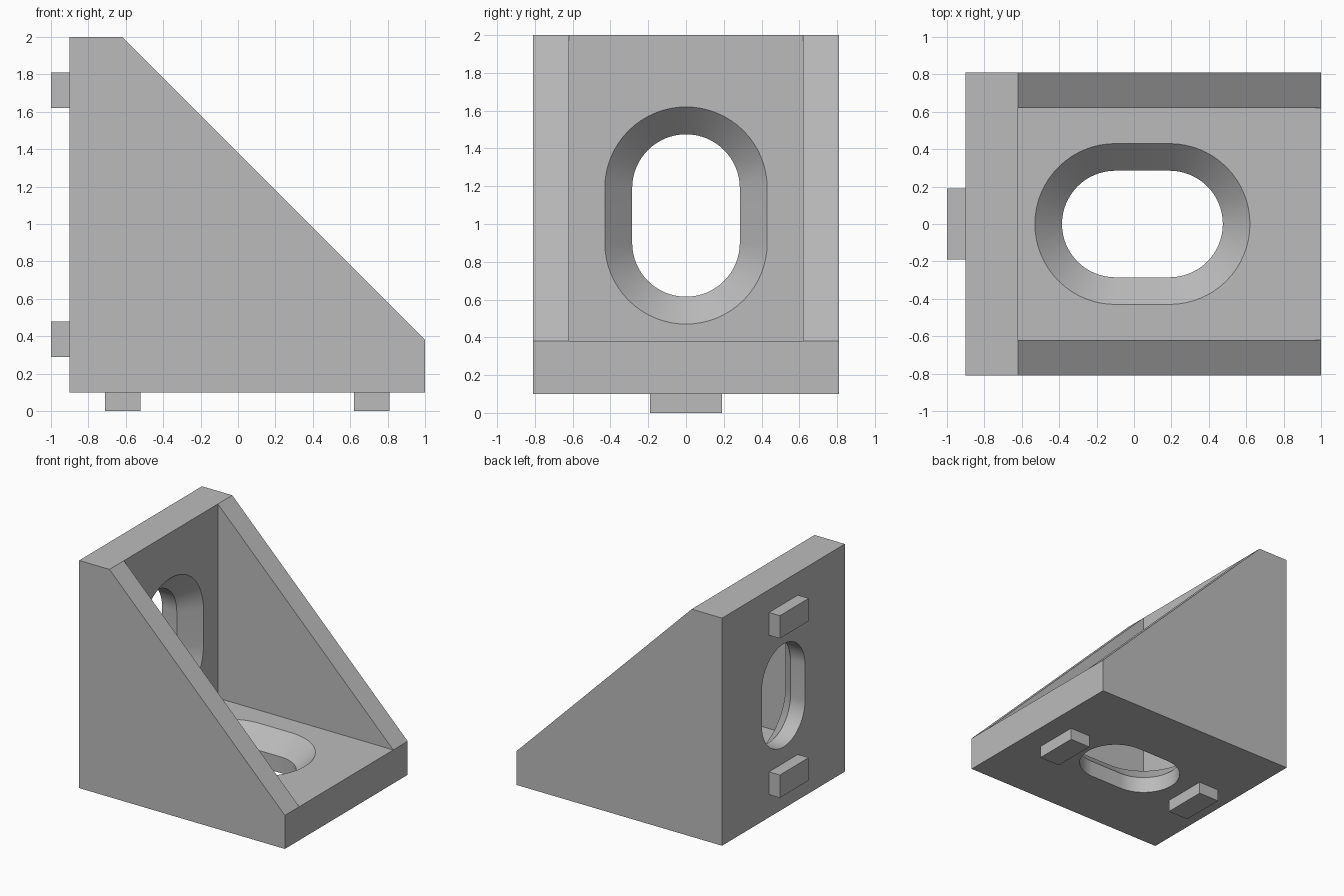
import bpy
import bmesh
import math

if "Cube" in bpy.data.objects:
    bpy.data.objects.remove(bpy.data.objects["Cube"], do_unlink=True)

GREY = (0.5, 0.5, 0.5, 1)
grey = bpy.data.materials.new("light grey")
grey.use_nodes = True
grey.diffuse_color = GREY
grey.node_tree.nodes["Principled BSDF"].inputs["Base Color"].default_value = GREY

LEFT, BOTTOM = -0.9, 0.1      # outer faces of the two plates
LENGTH, THICK = 1.9, 0.28
HALF_W, POCKET_W = 0.81, 0.62


def base_frame(along, across, depth):
    """Along the base plate, depth measured up from its underside."""
    return (LEFT + along, across, BOTTOM + depth)


def back_frame(along, across, depth):
    """Along the upright plate, depth measured in from its outer face."""
    return (LEFT + depth, across, BOTTOM + along)


def loft(name, rings):
    """Closed solid through matching rings of points."""
    bm = bmesh.new()
    loops = [[bm.verts.new(p) for p in ring] for ring in rings]
    count = len(loops[0])
    for a, b in zip(loops, loops[1:]):
        for i in range(count):
            j = (i + 1) % count
            bm.faces.new((a[i], a[j], b[j], b[i]))
    bm.faces.new(loops[0])
    bm.faces.new(loops[-1])
    bmesh.ops.recalc_face_normals(bm, faces=bm.faces)
    mesh = bpy.data.meshes.new(name)
    bm.to_mesh(mesh)
    bm.free()
    mesh.materials.append(grey)
    obj = bpy.data.objects.new(name, mesh)
    bpy.context.collection.objects.link(obj)
    return obj


def prism(name, profile, half_width):
    """Side profile in the base frame, extruded across the width."""
    return loft(name, [[base_frame(u, y, d) for u, d in profile]
                       for y in (-half_width, half_width)])


def slot_ring(frame, radius, depth, steps=32):
    """Stadium outline centred on a plate."""
    ring = []
    for side in (1, -1):
        for i in range(steps + 1):
            a = math.pi * (i / steps - 0.5)
            ring.append(frame(LENGTH / 2 - 0.005 + side * (0.145 + radius * math.cos(a)),
                              side * radius * math.sin(a), depth))
    return ring


def cut(target, cutter):
    cutter.hide_render = True
    mod = target.modifiers.new(cutter.name, "BOOLEAN")
    mod.operation = "DIFFERENCE"
    mod.solver = "EXACT"
    mod.object = cutter
    bpy.ops.object.select_all(action="DESELECT")
    bpy.context.view_layer.objects.active = target
    target.select_set(True)
    bpy.ops.object.modifier_apply(modifier=mod.name)
    bpy.data.objects.remove(cutter, do_unlink=True)


# Bracket body: wedge with a pocket between the two side gussets
body = prism("bracket_body", [(0, 0), (LENGTH, 0), (LENGTH, THICK),
                              (THICK, LENGTH), (0, LENGTH)], HALF_W)
cut(body, prism("pocket_cutter", [(THICK, THICK), (3, THICK), (3, 3), (THICK, 3)], POCKET_W))

# Countersunk slots and locating tabs on both plates
for label, frame in (("base", base_frame), ("back", back_frame)):
    sections = [(0.285, -0.05), (0.285, 0.135), (0.43, THICK), (0.47, THICK + 0.04)]
    cut(body, loft(label + "_slot_cutter", [slot_ring(frame, r, d) for r, d in sections]))
    for place, start in (("inner", 0.19), ("outer", 1.52)):
        ends = (start, start + 0.19)
        loft(f"{label}_{place}_tab",
             [[frame(u, y, d) for u, y in ((ends[0], -0.19), (ends[1], -0.19),
                                           (ends[1], 0.19), (ends[0], 0.19))]
              for d in (-0.1, 0.02)])

# Smooth slot walls, crisp edges elsewhere
bpy.ops.object.select_all(action="DESELECT")
bpy.context.view_layer.objects.active = body
body.select_set(True)
bpy.ops.object.shade_smooth_by_angle(angle=math.radians(25))
